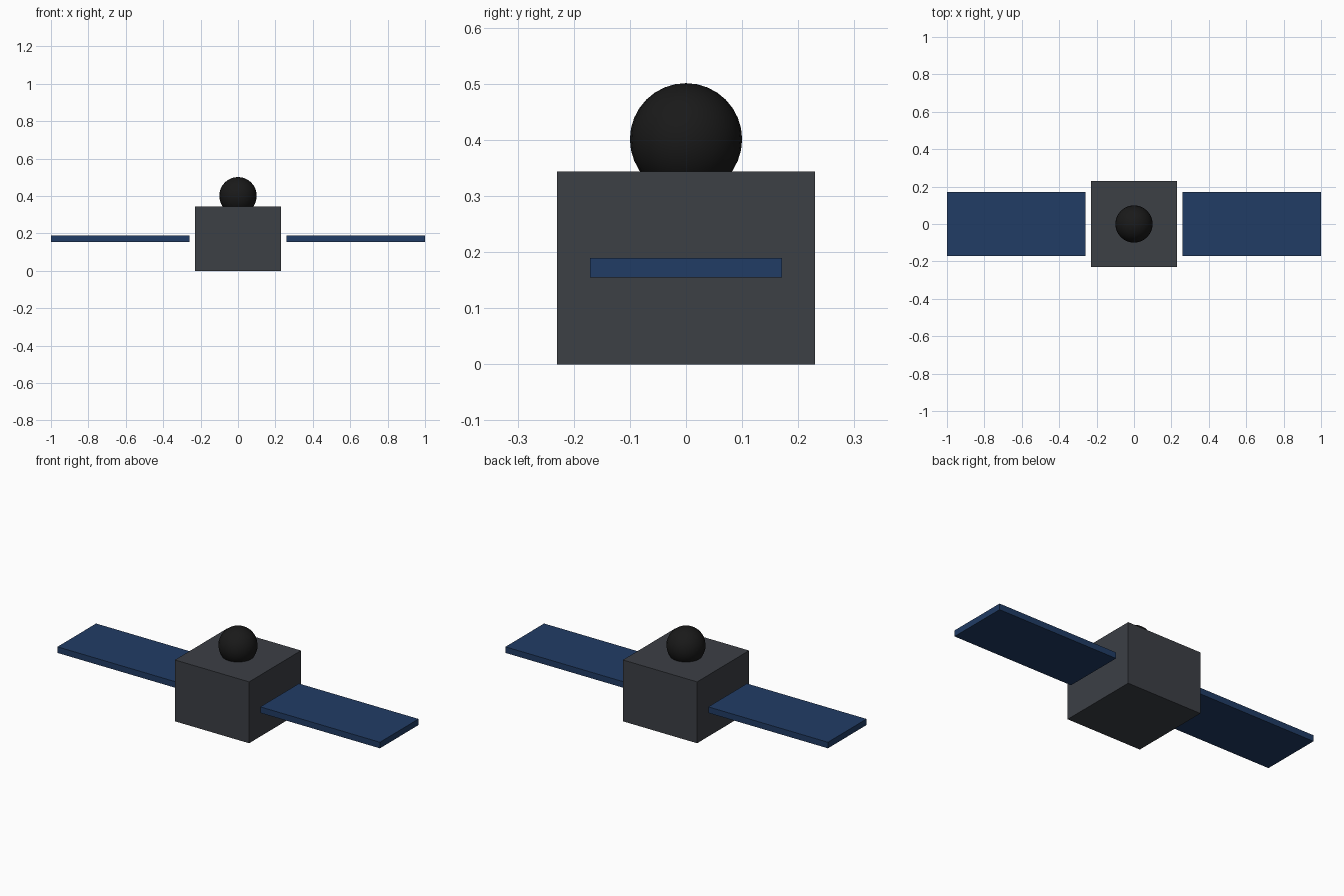
import bpy

if "Cube" in bpy.data.objects:
    bpy.data.objects.remove(bpy.data.objects["Cube"])


def material(name, rgb):
    m = bpy.data.materials.new(name)
    m.diffuse_color = (*rgb, 1)
    m.use_nodes = True
    m.node_tree.nodes["Principled BSDF"].inputs["Base Color"].default_value = m.diffuse_color
    return m


def box(name, center, size, mat):
    bpy.ops.mesh.primitive_cube_add(size=1, location=center)
    ob = bpy.context.object
    ob.name = name
    ob.scale = size
    bpy.ops.object.transform_apply(location=False, rotation=False, scale=True)
    ob.data.materials.append(mat)
    return ob


dark_grey = material("dark_grey", (0.045, 0.05, 0.06))
blue = material("panel_blue", (0.015, 0.045, 0.13))
black = material("black", (0.01, 0.01, 0.01))

MID_Z = 0.172

# Central body
box("body", (0, 0, MID_Z), (0.46, 0.46, 2 * MID_Z), dark_grey)

# Side panels, separated from the body by a narrow gap
for side, name in ((-1, "left_panel"), (1, "right_panel")):
    box(name, (side * 0.629, 0, MID_Z), (0.742, 0.342, 0.034), blue)

# Ball sunk into the top of the body
bpy.ops.mesh.primitive_uv_sphere_add(segments=24, ring_count=16, radius=0.1,
                                     location=(0, 0, 0.401))
ball = bpy.context.object
ball.name = "top_ball"
ball.data.materials.append(black)
bpy.ops.object.shade_smooth()
